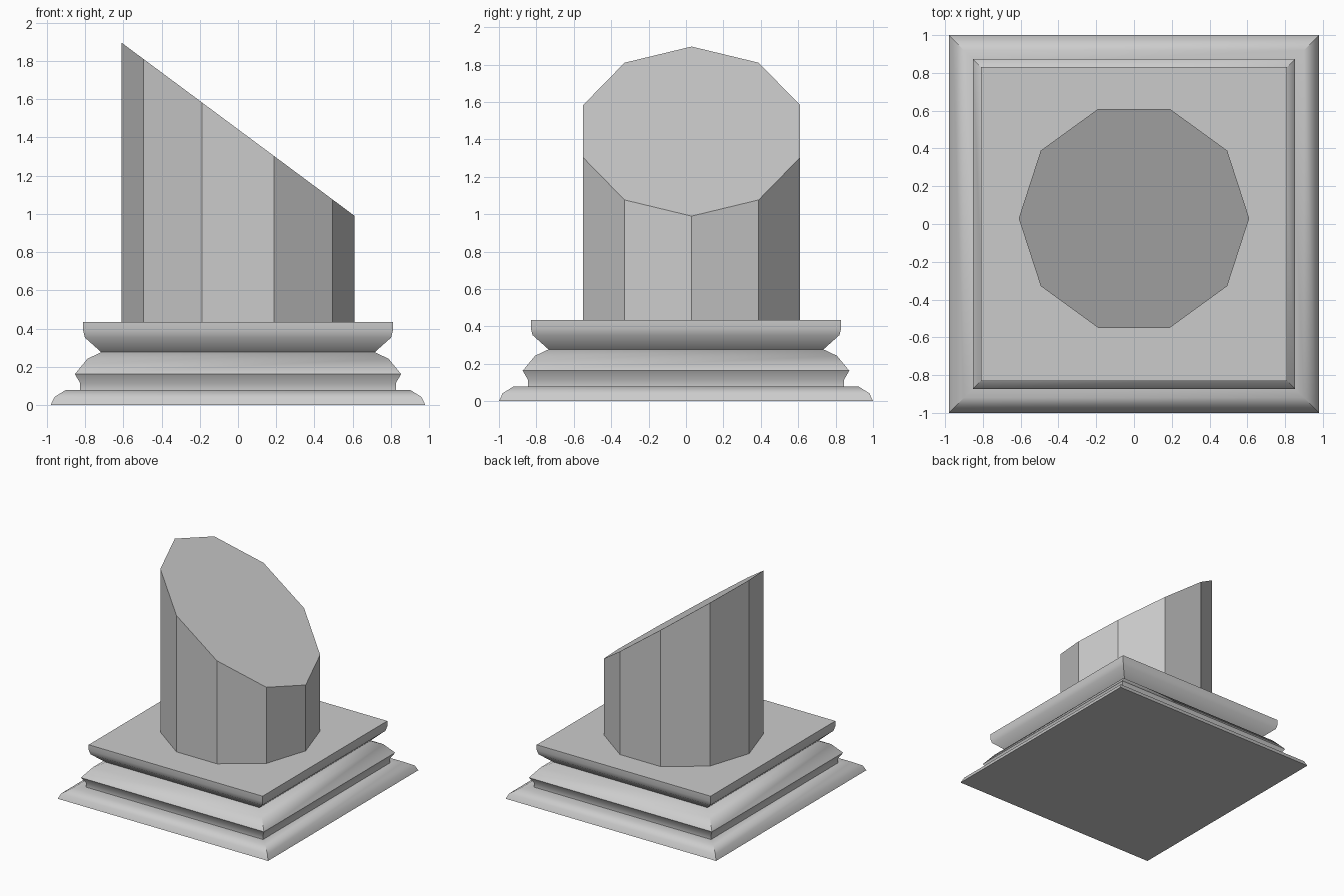
import bpy, bmesh, math

cube = bpy.data.objects.get("Cube")
if cube:
    bpy.data.objects.remove(cube, do_unlink=True)

stone = bpy.data.materials.new("grey_stone")
stone.use_nodes = True
GREY = (0.6, 0.6, 0.6, 1)
stone.diffuse_color = GREY
stone.node_tree.nodes["Principled BSDF"].inputs["Base Color"].default_value = GREY


def loft(name, rings, smooth_angle=None):
    """Skin a closed solid through a stack of equal-sized rings."""
    bm = bmesh.new()
    loops = [[bm.verts.new(p) for p in ring] for ring in rings]
    n = len(loops[0])
    for low, high in zip(loops, loops[1:]):
        for i in range(n):
            j = (i + 1) % n
            bm.faces.new((low[i], low[j], high[j], high[i]))
    bm.faces.new(loops[0][::-1])
    bm.faces.new(loops[-1])
    bmesh.ops.recalc_face_normals(bm, faces=bm.faces)
    mesh = bpy.data.meshes.new(name)
    bm.to_mesh(mesh)
    bm.free()
    mesh.materials.append(stone)
    obj = bpy.data.objects.new(name, mesh)
    bpy.context.collection.objects.link(obj)
    if smooth_angle:
        bpy.ops.object.select_all(action="DESELECT")
        obj.select_set(True)
        bpy.context.view_layer.objects.active = obj
        bpy.ops.object.shade_smooth_by_angle(angle=math.radians(smooth_angle))
    return obj


# Moulded square plinth: half width across x and height; slightly deeper in y
profile = [(0.98, 0), (0.96, 0.043), (0.9, 0.08), (0.825, 0.08), (0.825, 0.115),
           (0.853, 0.163), (0.787, 0.243), (0.715, 0.277), (0.8, 0.353),
           (0.81, 0.39), (0.81, 0.435)]
corners = [(-1, -1), (1, -1), (1, 1), (-1, 1)]
loft("moulded_plinth",
     [[(sx * w, sy * (w + 0.02), z) for sx, sy in corners] for w, z in profile], 40)

# Ten-sided broken column with a slanted top, set slightly towards the back
RADIUS, CENTRE_Y, SIDES = 0.61, 0.03, 10
outline = [(RADIUS * math.cos(math.tau * i / SIDES),
            CENTRE_Y + RADIUS * math.sin(math.tau * i / SIDES)) for i in range(SIDES)]
loft("slanted_column", [[(x, y, 0.43) for x, y in outline],
                        [(x, y, 1.443 - 0.743 * x) for x, y in outline]])
